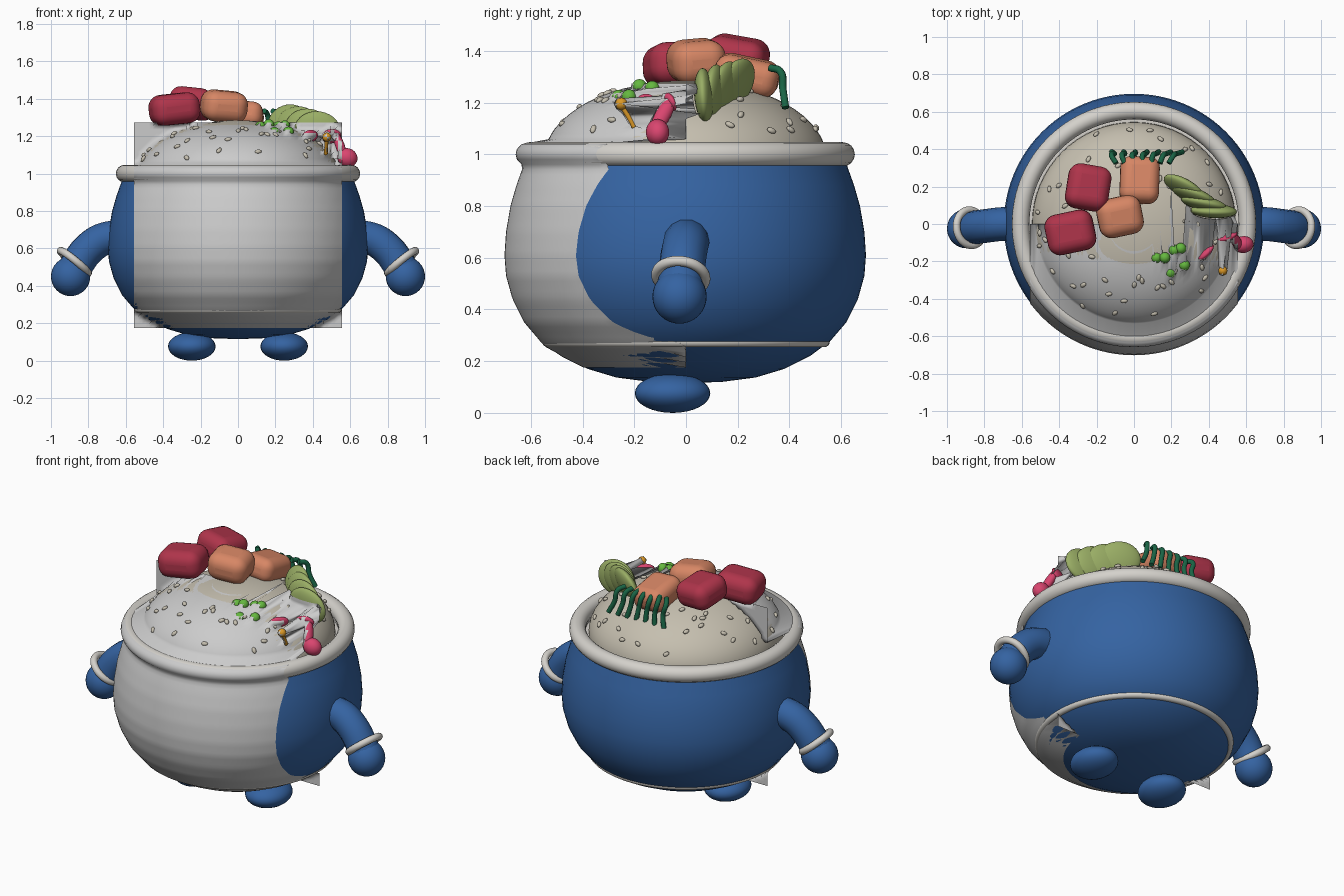
import bpy, bmesh, math, random
from mathutils import Vector

if "Cube" in bpy.data.objects:
    bpy.data.objects.remove(bpy.data.objects["Cube"])

random.seed(4)


def material(name, rgb):
    m = bpy.data.materials.new(name)
    m.diffuse_color = (*rgb, 1)
    m.use_nodes = True
    m.node_tree.nodes["Principled BSDF"].inputs["Base Color"].default_value = m.diffuse_color
    return m


BLUE = material("blue", (0.035, 0.125, 0.36))
CREAM = material("cream", (0.66, 0.64, 0.60))
RICE = material("rice", (0.56, 0.52, 0.43))
TUNA = material("tuna_red", (0.43, 0.035, 0.07))
SALMON = material("salmon_orange", (0.68, 0.24, 0.13))
AVOCADO = material("avocado_green", (0.32, 0.42, 0.13))
SEAWEED = material("seaweed_green", (0.01, 0.13, 0.06))
PEA = material("pea_green", (0.13, 0.48, 0.05))
PINK = material("pink", (0.7, 0.06, 0.16))
ORANGE = material("orange", (0.72, 0.32, 0.02))


def finish(name, mat, angle=60):
    o = bpy.context.object
    o.name = name
    if mat:
        o.data.materials.append(mat)
    bpy.ops.object.shade_smooth_by_angle(angle=math.radians(angle))
    return o


def ellipsoid(name, loc, size, mat, rot=(0, 0, 0), seg=32):
    bpy.ops.mesh.primitive_uv_sphere_add(segments=seg, ring_count=seg // 2, radius=1, location=loc,
                                         rotation=[math.radians(a) for a in rot])
    bpy.context.object.scale = size
    return finish(name, mat)


def ring(name, loc, major, minor, mat, axis=(0, 0, 1), seg=96):
    bpy.ops.mesh.primitive_torus_add(major_radius=major, minor_radius=minor, major_segments=seg,
                                     minor_segments=16, location=loc,
                                     rotation=Vector(axis).to_track_quat('Z', 'Y').to_euler())
    return finish(name, mat)


def chunk(name, loc, size, rot, mat):
    bpy.ops.mesh.primitive_cube_add(size=1, location=loc, rotation=[math.radians(a) for a in rot])
    o = bpy.context.object
    o.scale = size
    bpy.ops.object.transform_apply(location=False, rotation=False, scale=True)
    b = o.modifiers.new("round", 'BEVEL')
    b.width, b.segments = min(size) * 0.4, 6
    return finish(name, mat)


def tube(name, points, radius, mat):
    c = bpy.data.curves.new(name, 'CURVE')
    c.dimensions, c.bevel_depth, c.bevel_resolution = '3D', radius, 5
    c.use_fill_caps = True
    s = c.splines.new('BEZIER')
    s.bezier_points.add(len(points) - 1)
    for bp, p in zip(s.bezier_points, points):
        bp.co = p
        bp.handle_left_type = bp.handle_right_type = 'AUTO'
    o = bpy.data.objects.new(name, c)
    bpy.context.collection.objects.link(o)
    bpy.ops.object.select_all(action='DESELECT')
    o.select_set(True)
    bpy.context.view_layer.objects.active = o
    bpy.ops.object.convert(target='MESH')
    return finish(name, mat)


def lathe(name, profile, mat, steps=96):
    bm = bmesh.new()
    vs = [bm.verts.new((r, 0, z)) for r, z in profile]
    es = [bm.edges.new(p) for p in zip(vs, vs[1:])]
    bmesh.ops.spin(bm, geom=vs + es, axis=(0, 0, 1), cent=(0, 0, 0), angle=math.tau, steps=steps)
    bmesh.ops.remove_doubles(bm, verts=bm.verts, dist=1e-4)
    bmesh.ops.recalc_face_normals(bm, faces=bm.faces)
    me = bpy.data.meshes.new(name)
    bm.to_mesh(me)
    bm.free()
    o = bpy.data.objects.new(name, me)
    bpy.context.collection.objects.link(o)
    bpy.ops.object.select_all(action='DESELECT')
    o.select_set(True)
    bpy.context.view_layer.objects.active = o
    return finish(name, mat)


# Bowl body with inner floor, rim and faint base band
lathe("bowl_body", [(0, .115), (.14, .12), (.27, .137), (.38, .17), (.48, .22), (.56, .28), (.62, .35),
                    (.665, .44), (.69, .53), (.696, .61), (.69, .70), (.673, .80), (.65, .88),
                    (.625, .95), (.61, 1.0), (.575, 1.0), (.57, .95), (0, .95)], BLUE)
ring("bowl_rim", (0, 0, 1.0), .606, .047, CREAM)
ring("base_band", (0, 0, .275), .535, .021, CREAM)
lathe("bowl_inside", [(.568, 1.0), (.566, .965), (0, .965)], CREAM)

# Rice mound
ellipsoid("rice_mound", (0, 0, .98), (.545, .545, .305), RICE, seg=64)

# Arms, cuffs, hands and feet
for s, side in ((1, "right"), (-1, "left")):
    tube(f"{side}_arm", [(.58 * s, 0, .655), (.70 * s, 0, .655), (.79 * s, -.01, .605),
                         (.89 * s, -.025, .47)], .09, BLUE)
    ring(f"{side}_cuff", (.875 * s, -.02, .527), .095, .02, CREAM, (.62 * s, -.1, -.76), 48)
    ellipsoid(f"{side}_hand", (.895 * s, -.025, .45), (.105, .105, .105), BLUE)
    ellipsoid(f"{side}_foot", (.247 * s, -.052, .076), (.127, .146, .076), BLUE)

# Fish chunks
chunk("tuna_front", (-.34, -.045, 1.345), (.26, .22, .165), (0, -6, 12), TUNA)
chunk("tuna_back", (-.245, .195, 1.375), (.23, .24, .155), (-10, 6, -10), TUNA)
chunk("salmon_front", (-.075, .04, 1.36), (.24, .21, .165), (5, 5, 12), SALMON)
chunk("salmon_back", (.03, .235, 1.305), (.21, .25, .14), (-12, 4, -3), SALMON)

# Avocado slices, fanned
for i in range(4):
    ellipsoid(f"avocado_slice_{i}", (.27 + .052 * i, .19 - .04 * i, 1.27 - .014 * i),
              (.125, .038, .105), AVOCADO, (-20 + 8 * i, 8, -32 + 10 * i))

# Seaweed strips draped over the back
for i in range(7):
    x = -.12 + .055 * i
    k = (i - 3) * .008
    tube(f"seaweed_strip_{i}", [(x - k, .325, 1.335), (x, .365, 1.32), (x + .015, .375, 1.25),
                                (x + .025 + k, .385, 1.18)], .014, SEAWEED)

# Peas
for i, p in enumerate([(.12, -.18, 1.25), (.165, -.18, 1.262), (.195, -.26, 1.22), (.27, -.22, 1.222),
                       (.215, -.14, 1.25), (.25, -.13, 1.255)]):
    ellipsoid(f"pea_{i}", p, (.029, .029, .029), PEA, seg=20)

# Pink petals and orange stalk
ellipsoid("pink_petal_0", (.385, -.15, 1.20), (.055, .02, .035), PINK, (20, 0, 45))
ellipsoid("pink_petal_1", (.50, -.065, 1.20), (.055, .02, .04), PINK, (20, 0, 20))
ellipsoid("pink_petal_2", (.585, -.11, 1.085), (.055, .045, .05), PINK, (0, 25, 10))
ellipsoid("pink_petal_3", (.545, -.09, 1.15), (.025, .03, .085), PINK, (-28, -20, 0))
tube("stalk", [(.475, -.25, 1.19), (.472, -.225, 1.15), (.47, -.2, 1.105)], .01, ORANGE)
ellipsoid("stalk_tip", (.475, -.25, 1.195), (.024, .024, .024), ORANGE, seg=20)

# Front cover sheet: a grid projected backwards onto the model, misses stay at y = 0
bpy.context.view_layer.update()
deps = bpy.context.evaluated_depsgraph_get()
N = 56
bpy.ops.mesh.primitive_grid_add(x_subdivisions=N, y_subdivisions=N, size=1.11)
sheet = finish("front_sheet", None, 50)
targets = []
for v in sheet.data.vertices:
    x, z = v.co.x, .725 + v.co.y * .99
    hit, loc = bpy.context.scene.ray_cast(deps, (x, -2, z), (0, 1, 0))[:2]
    targets.append((x, loc.y - .006 if hit else 0, z))
for v, t in zip(sheet.data.vertices, targets):
    v.co = t
sheet.data.update()

# Rice grains scattered on the mound
bpy.ops.mesh.primitive_uv_sphere_add(segments=12, ring_count=8, radius=1)
grain = finish("rice_grain_0", RICE)
for i in range(60):
    g = grain if i == 0 else grain.copy()
    if i:
        g.name = f"rice_grain_{i}"
        bpy.context.collection.objects.link(g)
    a, t = i * 2.4, random.uniform(.5, 1.25)
    n = Vector((math.sin(t) * math.cos(a), math.sin(t) * math.sin(a), math.cos(t)))
    g.location = (n.x * .55, n.y * .55, .98 + n.z * .31)
    g.scale = (.019, .012, .01)
    q = Vector((n.x / .545, n.y / .545, n.z / .305)).to_track_quat('Z', 'Y')
    g.rotation_euler = (q @ Vector((0, 0, 1)).rotation_difference(Vector((0, 0, 1)))).to_euler()
    g.rotation_euler.rotate_axis('Z', random.uniform(0, math.pi))
